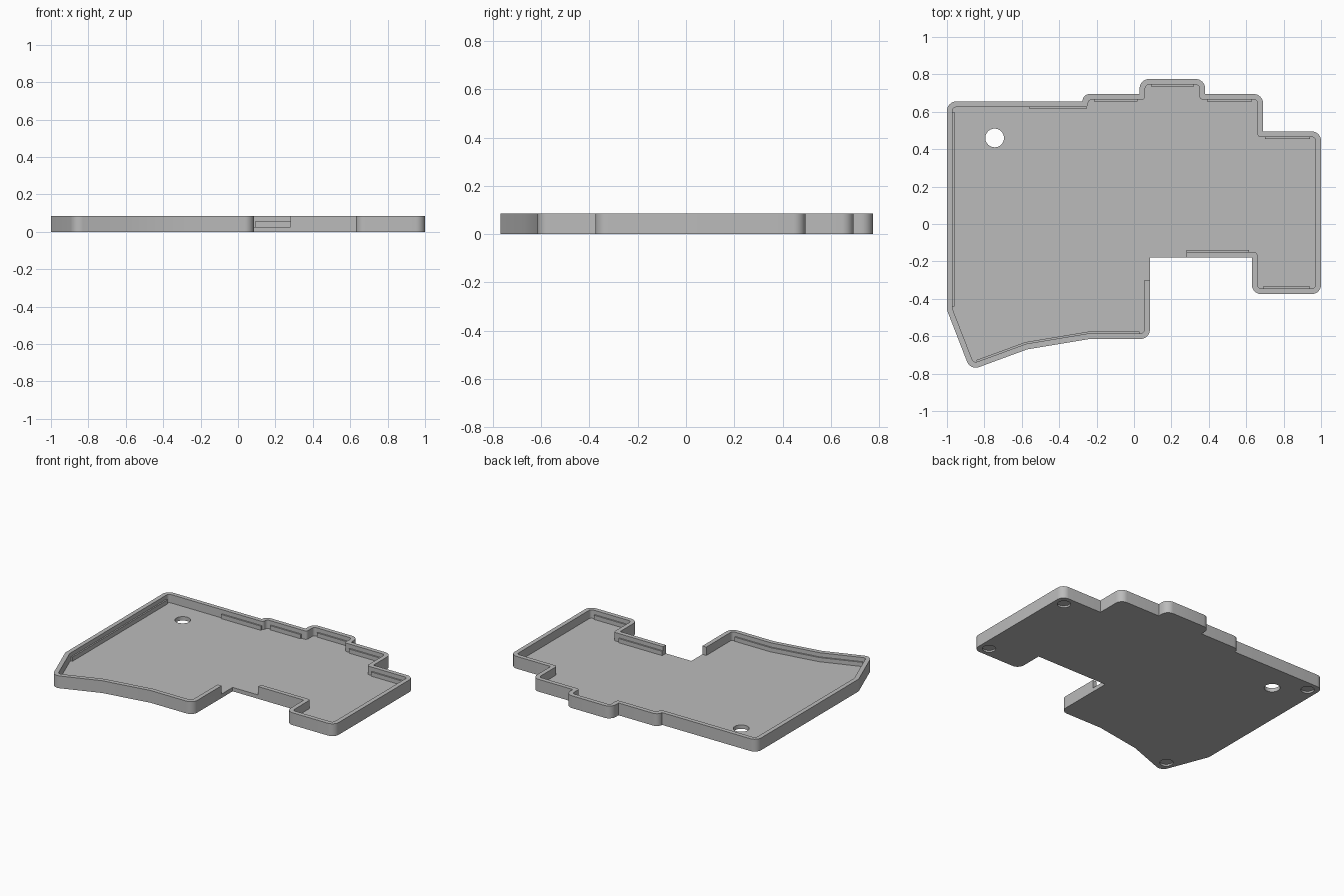
import bpy, bmesh, math
from mathutils import Vector, Matrix

if "Cube" in bpy.data.objects:
    bpy.data.objects.remove(bpy.data.objects["Cube"])

HEIGHT, FLOOR, WALL = 0.085, 0.027, 0.03
RIDGE_TOP, RIDGE_DEPTH = 0.056, 0.01

grey = bpy.data.materials.new("plain grey")
grey.use_nodes = True
grey.diffuse_color = (0.5, 0.5, 0.5, 1)
grey.node_tree.nodes["Principled BSDF"].inputs["Base Color"].default_value = (0.5, 0.5, 0.5, 1)

# Clockwise outline of the tray, before its corners are rounded
OUTLINE = [Vector(p) for p in (
    (-1, .655), (-.275, .655), (-.275, .695), (.03, .695), (.03, .775),
    (.38, .775), (.38, .695), (.69, .695), (.69, .495), (1, .495),
    (1, -.375), (.63, -.375), (.63, -.18), (.085, -.18), (.085, -.615),
    (-.24, -.615), (-.57, -.67), (-.875, -.782), (-1, -.46))]


def inward(a, b):
    d = (b - a).normalized()
    return Vector((d.y, -d.x))


def offset(points, distance):
    """Mitred inward offset of a clockwise polygon."""
    result = []
    for i, p in enumerate(points):
        n1 = inward(points[i - 1], p)
        n2 = inward(p, points[(i + 1) % len(points)])
        result.append(p + (n1 + n2) * distance / (1 + n1.dot(n2)))
    return result


def rounded(points, convex, concave, steps=8):
    """Replace the corners with arcs, with separate outer and inner radii."""
    result = []
    for i, p in enumerate(points):
        a, b = points[i - 1], points[(i + 1) % len(points)]
        d1, d2 = (p - a).normalized(), (b - p).normalized()
        turn = math.atan2(d1.x * d2.y - d1.y * d2.x, d1.dot(d2))
        radius = convex if turn < 0 else concave
        if radius == 0:
            result.append(p)
            continue
        half = math.tan(abs(turn) / 2)
        radius = min(radius, .95 * min((p - a).length, (b - p).length) / half)
        start = p - d1 * radius * half
        side = 1 if turn > 0 else -1
        centre = start + Vector((-d1.y, d1.x)) * side * radius
        for k in range(steps + 1):
            result.append(centre + Matrix.Rotation(turn * k / steps, 2) @ (start - centre))
    return result


def prism(name, points, z0, z1):
    bm = bmesh.new()
    face = bm.faces.new([bm.verts.new((p[0], p[1], z0)) for p in points])
    top = bmesh.ops.extrude_face_region(bm, geom=[face])["geom"]
    bmesh.ops.translate(bm, vec=(0, 0, z1 - z0),
                        verts=[g for g in top if isinstance(g, bmesh.types.BMVert)])
    bmesh.ops.recalc_face_normals(bm, faces=bm.faces)
    mesh = bpy.data.meshes.new(name)
    bm.to_mesh(mesh)
    bm.free()
    mesh.materials.append(grey)
    obj = bpy.data.objects.new(name, mesh)
    bpy.context.collection.objects.link(obj)
    return obj


def circle(x, y, r, sides=40):
    return [(x + r * math.cos(math.tau * i / sides),
             y + r * math.sin(math.tau * i / sides)) for i in range(sides)]


def cut(target, points, z0, z1):
    cutter = prism("cutter", points, z0, z1)
    cutter.hide_render = True
    bpy.context.view_layer.objects.active = target
    mod = target.modifiers.new("cut", "BOOLEAN")
    mod.operation, mod.solver, mod.object = "DIFFERENCE", "EXACT", cutter
    bpy.ops.object.modifier_apply(modifier=mod.name)
    bpy.data.objects.remove(cutter)


# Tray: solid outline hollowed out to leave a floor and a thin rim
tray = prism("tray", rounded(OUTLINE, .05, 0), 0, HEIGHT)
cut(tray, rounded(offset(OUTLINE, WALL), .02, .018), FLOOR, .2)
# Opening in the rim at the notch corner
cut(tray, [(.04, -.30), (.28, -.30), (.28, -.14), (.04, -.14)], FLOOR, .2)
# Round hole through the floor
cut(tray, circle(-.745, .46, .05), -.1, .2)
# Shallow foot recesses underneath
for x, y in ((.93, .425), (.93, -.305), (-.93, .585), (-.84, -.685)):
    cut(tray, circle(x, y, .042), -.1, .012)

# Low ridges along the inside of the rim, traced clockwise
RIDGES = {
    "left_ridge": [(-.97, -.44), (-.97, .60)],
    "back_ridge_1": [(-.56, .625), (-.255, .625)],
    "back_ridge_2": [(-.215, .665), (.02, .665)],
    "back_ridge_3": [(.09, .745), (.32, .745)],
    "back_ridge_4": [(.39, .665), (.63, .665)],
    "back_ridge_5": [(.70, .465), (.94, .465)],
    "front_ridge_1": [(.94, -.345), (.69, -.345)],
    "front_ridge_2": [(.615, -.15), (.28, -.15)],
    "front_ridge_3": [(.03, -.585), (-.243, -.585), (-.578, -.641), (-.84, -.737)],
}
parts = [tray]
for name, path in RIDGES.items():
    path = [Vector(p) for p in path]
    normals = [inward(a, b) for a, b in zip(path, path[1:])]
    normals = [normals[0]] + normals
    outer = [p - n * .004 for p, n in zip(path, normals)]
    inner = [p + n * RIDGE_DEPTH for p, n in zip(path, normals)]
    parts.append(prism(name, outer + inner[::-1], FLOOR - .004, RIDGE_TOP))

bpy.ops.object.select_all(action="DESELECT")
for obj in parts:
    obj.select_set(True)
bpy.context.view_layer.objects.active = tray
bpy.ops.object.shade_smooth_by_angle(angle=math.radians(30))
